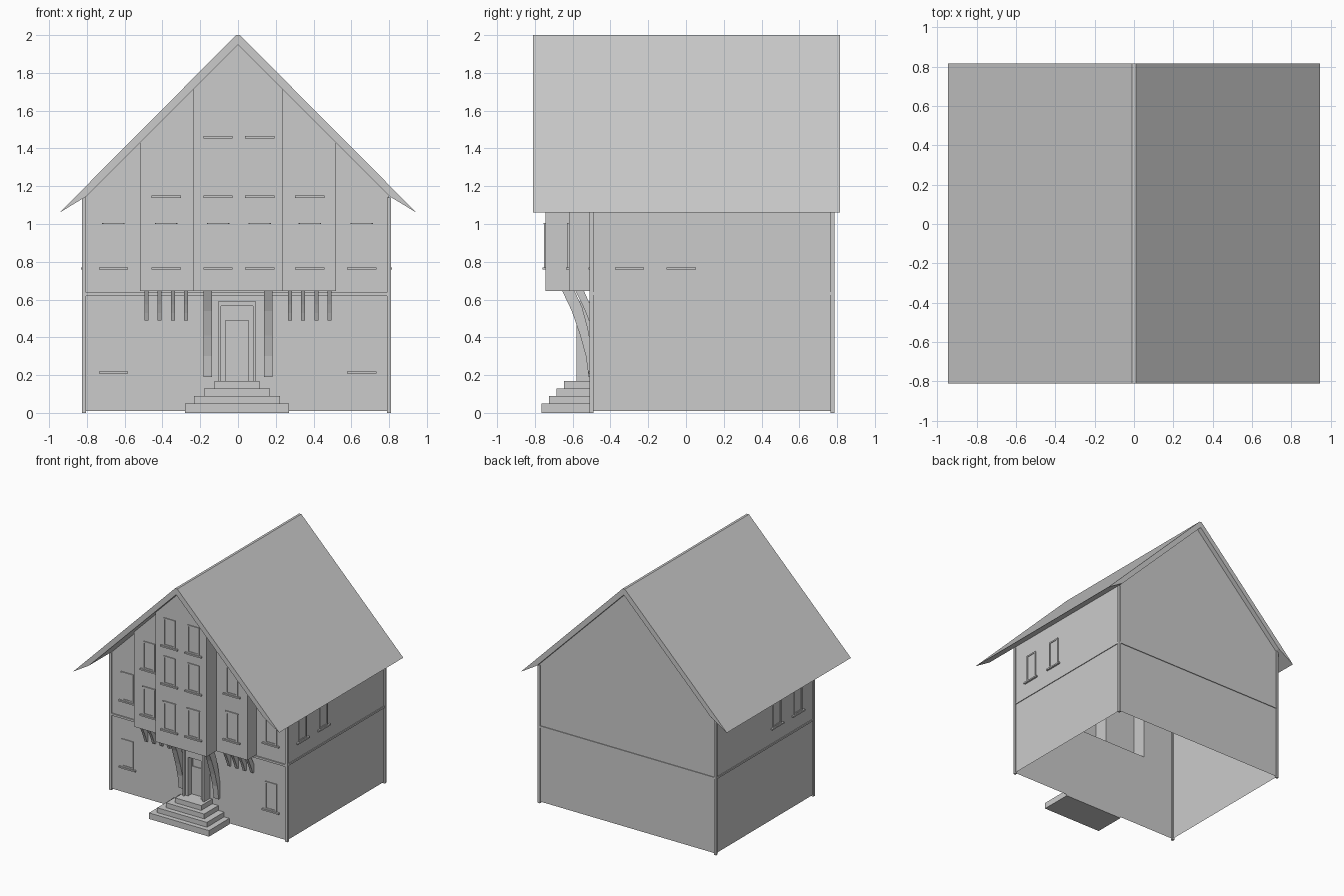
import bpy, bmesh

if "Cube" in bpy.data.objects:
    bpy.data.objects.remove(bpy.data.objects["Cube"])

mat = bpy.data.materials.new("plain_grey")
mat.diffuse_color = (0.6, 0.6, 0.6, 1)
mat.use_nodes = True
mat.node_tree.nodes["Principled BSDF"].inputs["Base Color"].default_value = mat.diffuse_color


def make(name, bm):
    bmesh.ops.recalc_face_normals(bm, faces=bm.faces)
    me = bpy.data.meshes.new(name)
    bm.to_mesh(me)
    bm.free()
    me.materials.append(mat)
    ob = bpy.data.objects.new(name, me)
    bpy.context.collection.objects.link(ob)
    return ob


def add_box(bm, x0, x1, y0, y1, z0, z1):
    v = bmesh.ops.create_cube(bm, size=1)["verts"]
    for p in v:
        p.co = (x0 if p.co.x < 0 else x1, y0 if p.co.y < 0 else y1, z0 if p.co.z < 0 else z1)


def boxes(name, items):
    bm = bmesh.new()
    for b in items:
        add_box(bm, *b)
    return make(name, bm)


def extrude(name, pts, vec):
    bm = bmesh.new()
    f = bm.faces.new([bm.verts.new(p) for p in pts])
    r = bmesh.ops.extrude_face_region(bm, geom=[f], use_keep_orig=True)
    bmesh.ops.translate(bm, vec=vec, verts=[g for g in r["geom"] if isinstance(g, bmesh.types.BMVert)])
    return make(name, bm)


L, R, F, B = -0.815, 0.80, -0.50, 0.775   # main wall planes
MID, BAY = -0.62, -0.745                  # fronts of the stepped bays
FLOOR = 0.645


def shell(name, outline, z0, top):
    """Open wall loop around an outline, with a height rule for its top."""
    bm = bmesh.new()
    lo = [bm.verts.new((x, y, z0)) for x, y in outline]
    hi = [bm.verts.new((x, y, top(x))) for x, y in outline]
    n = len(outline)
    for i in range(n):
        j = (i + 1) % n
        bm.faces.new((lo[i], lo[j], hi[j], hi[i]))
    return make(name, bm)


# Walls: hollow ground storey and stepped upper storeys reaching the roof
shell("ground_walls", [(L, F), (R, F), (R, B), (L, B)], 0.01, lambda x: FLOOR)
shell("upper_walls", [(L, F), (-0.52, F), (-0.52, MID), (-0.235, MID), (-0.235, BAY), (0, BAY),
                      (0.235, BAY), (0.235, MID), (0.52, MID), (0.52, F), (R, F), (R, B), (0, B), (L, B)],
      FLOOR, lambda x: 1.95 - 0.99 * abs(x))

# Undersides of the projecting bays
bm = bmesh.new()
for x, y0, y1 in ((0.52, MID, F), (0.235, BAY, MID)):
    bm.faces.new([bm.verts.new((a, b, FLOOR)) for a, b in ((-x, y0), (x, y0), (x, y1), (-x, y1))])
make("bay_undersides", bm)

# Roof slab with pointed eaves and a small flat ridge
half = [(0.01, 2.0), (0.945, 1.06), (0.80, 1.148), (0, 1.95)]
profile = half + [(-x, z) for x, z in reversed(half[:-1])]
extrude("roof", [(x, -0.81, z) for x, z in profile], (0, 1.625, 0))

# Corner strips and the belt moulding
t = 0.01
boxes("corner_strips", [(x - t, x + t, y - t, y + t, 0, 1.14) for x in (L, R) for y in (F, B)])
boxes("belt_moulding", [(L, R, F - t, F, 0.62, 0.637), (L, R, B, B + 0.006, 0.625, 0.64),
                        (L - 0.006, L, F, B, 0.625, 0.64), (R, R + 0.006, F, B, 0.625, 0.64)])


# Windows: four frame bars, a pane and a sill
def window(name, place, u, z, lintel=False):
    w, h, b = 0.053, 0.23, 0.012
    parts = [(u - w, u - w + b, 0, 0.007, z, z + h), (u + w - b, u + w, 0, 0.007, z, z + h),
             (u - w + b, u + w - b, 0, 0.007, z, z + b), (u - w + b, u + w - b, 0, 0.007, z + h - b, z + h),
             (u - w + b, u + w - b, 0, 0.002, z + b, z + h - b),
             (u - 0.077, u + 0.077, 0, 0.015, z - 0.012, z)]
    if lintel:
        parts.append((u - w - 0.006, u + w + 0.006, 0, 0.009, z + h, z + h + 0.006))
    boxes(name, [place(*p) for p in parts])


def front(plane):
    return lambda u0, u1, d0, d1, z0, z1: (u0, u1, plane - d1, plane - d0, z0, z1)


def side(plane, s):
    return lambda u0, u1, d0, d1, z0, z1: (*sorted((plane + s * d0, plane + s * d1)), u0, u1, z0, z1)


for plane, xs, zs in ((F, (-0.66, 0.655), (0.22, 0.77)), (MID, (-0.38, 0.38), (0.77, 1.15)),
                      (BAY, (-0.105, 0.115), (0.77, 1.15, 1.465))):
    for x in xs:
        for z in zs:
            window("front_window", front(plane), x, z, z == 0.77)
for plane, s in ((L, -1), (R, 1)):
    for y in (-0.30, -0.025):
        window("side_window", side(plane, s), y, 0.77)

# Entrance steps
boxes("entrance_steps", [(-0.005 - w, -0.005 + w, -0.765 + 0.04 * i, F, 0.05 + 0.04 * (i - 1) if i else 0, 0.05 + 0.04 * i)
                         for i, w in enumerate((0.275, 0.228, 0.175, 0.12))])

# Door portal with stepped surround, door leaf and fanlight frame
c = -0.005
portal = []
for w0, w1, top0, top1, y in ((0.084, 0.10, 0.565, 0.59, -0.58), (0.06, 0.084, 0.49, 0.565, -0.56)):
    portal += [(c - w1, c - w0, y, F, 0.17, top1), (c + w0, c + w1, y, F, 0.17, top1),
               (c - w0, c + w0, y, F, top0, top1)]
boxes("door_portal", portal)
boxes("door_leaf", [(c - 0.06, c + 0.06, -0.515, F, 0.17, 0.49)])
boxes("door_light_frame", [(c - 0.055, c + 0.055, -0.522, -0.515, z, z + 0.01) for z in (0.395, 0.475)]
      + [(x - 0.005, x + 0.005, -0.522, -0.515, 0.405, 0.475) for x in (c - 0.05, c + 0.05)])

# Curved brackets under the bays
big = [(-0.655, FLOOR), (-0.605, 0.54), (-0.56, 0.41), (-0.53, 0.30), (-0.515, 0.19), (F, 0.19),
       (F, 0.34), (-0.52, 0.45), (-0.55, 0.56), (-0.59, FLOOR)]
small = [(-0.585, FLOOR), (-0.55, 0.575), (-0.53, 0.53), (-0.515, 0.49), (F, 0.49),
         (F, 0.56), (-0.52, 0.60), (-0.54, FLOOR)]
for x in (-0.16, 0.16):
    extrude("large_bracket", [(x - 0.023, y, z) for y, z in big], (0.046, 0, 0))
for s in (-1, 1):
    for i in range(4):
        x = s * (0.275 + 0.07 * i)
        extrude("small_bracket", [(x - 0.011, y, z) for y, z in small], (0.022, 0, 0))
